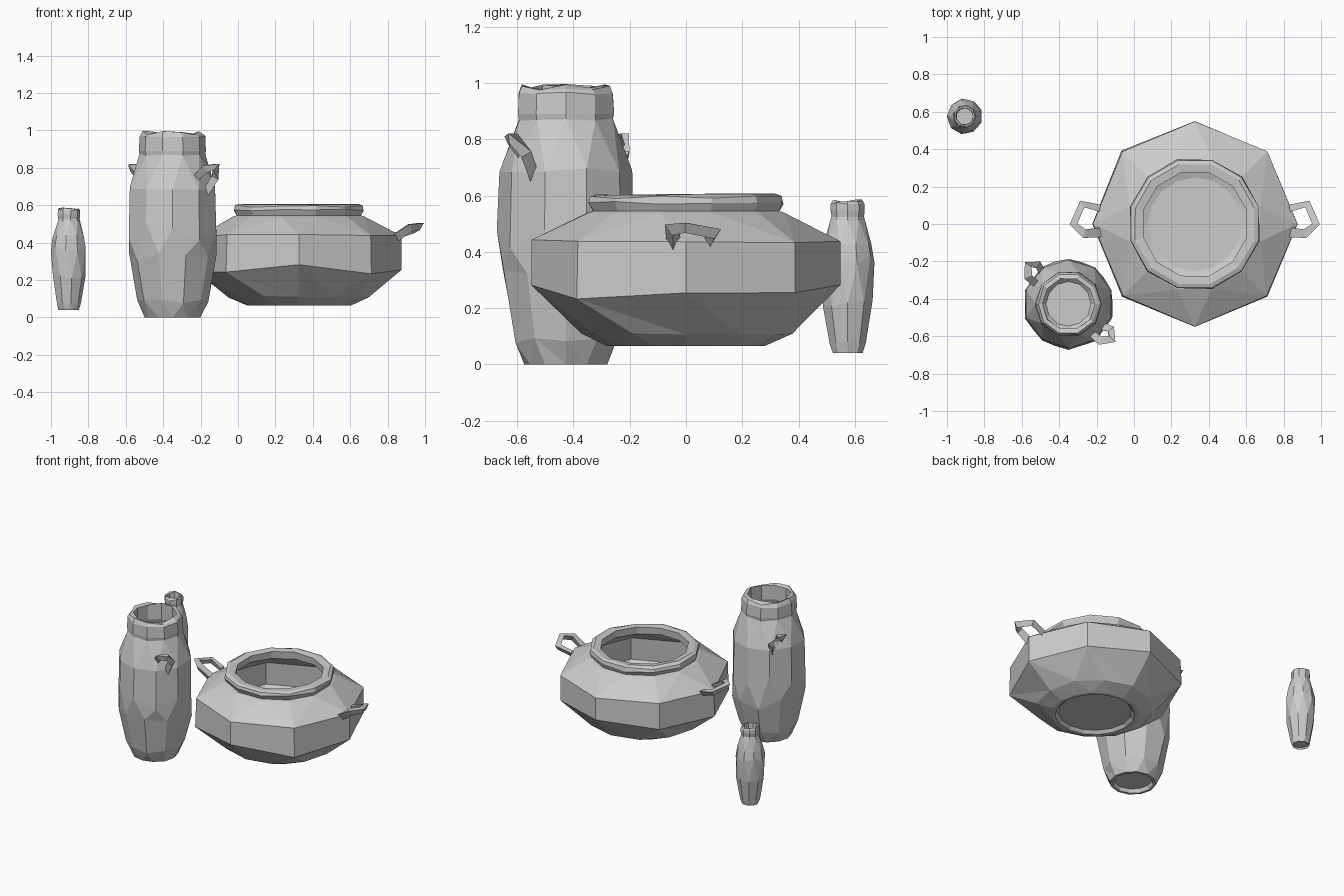
import bpy, bmesh, math, random
from mathutils import Vector, Matrix

if "Cube" in bpy.data.objects:
    bpy.data.objects.remove(bpy.data.objects["Cube"])

random.seed(4)


def finish(bm, name):
    bmesh.ops.recalc_face_normals(bm, faces=bm.faces)
    me = bpy.data.meshes.new(name)
    bm.to_mesh(me)
    bm.free()
    ob = bpy.data.objects.new(name, me)
    bpy.context.collection.objects.link(ob)
    return ob


def stitch(bm, a, b, pa, pb):
    """Zip two rings, possibly with different side counts, by angle."""
    na, nb, i, j = len(a), len(b), 0, 0
    if na == nb and pa == pb:
        for k in range(na):
            bm.faces.new((a[k], a[(k + 1) % na], b[(k + 1) % na], b[k]))
        return
    while i < na or j < nb:
        if j == nb or (i < na and (i + 1 + pa) / na <= (j + 1 + pb) / nb):
            bm.faces.new((a[i % na], a[(i + 1) % na], b[j % nb]))
            i += 1
        else:
            bm.faces.new((a[i % na], b[(j + 1) % nb], b[j % nb]))
            j += 1


def vessel(name, centre, profile, jitter):
    """Profile rows: radius, height, sides, phase, height wobble."""
    bm = bmesh.new()
    rings = []
    for r, z, n, ph, wob in profile:
        ring = []
        for k in range(n):
            t = 2 * math.pi * (k + ph) / n
            rr = r * (1 + random.uniform(-jitter, jitter))
            zz = z + random.uniform(-wob, wob)
            ring.append(bm.verts.new((centre[0] + rr * math.cos(t), centre[1] + rr * math.sin(t), zz)))
        rings.append(ring)
    for k in range(len(rings) - 1):
        stitch(bm, rings[k], rings[k + 1], profile[k][3], profile[k + 1][3])
    bm.faces.new(rings[0])
    bm.faces.new(rings[-1])
    return finish(bm, name)


def handle(name, centre, angle, path, flip=1):
    """Three-sided loop; path rows: outward, sideways, height, thickness."""
    bm = bmesh.new()
    pts = [Vector((p[0], p[1] * flip, p[2])) for p in path]
    rings = []
    for k, p in enumerate(pts):
        d = (pts[min(k + 1, len(pts) - 1)] - pts[max(k - 1, 0)]).normalized()
        u = d.cross(Vector((0, 0, 1))).normalized()
        v = d.cross(u)
        rings.append([bm.verts.new(p + path[k][3] * (math.cos(t) * u + math.sin(t) * v))
                      for t in (math.pi / 2, math.pi * 7 / 6, math.pi * 11 / 6)])
    for a, b in zip(rings, rings[1:]):
        stitch(bm, a, b, 0, 0)
    bm.faces.new(rings[0])
    bm.faces.new(rings[-1])
    bm.transform(Matrix.Translation((centre[0], centre[1], 0)) @ Matrix.Rotation(angle, 4, 'Z'))
    return finish(bm, name)


# Wide round pot: recessed foot, belly, shoulder, collar, hollow inside
POT = (0.325, 0.0)
vessel("wide_pot", POT, [
    (.235, .085, 16, 0, 0), (.255, .065, 16, 0, 0), (.28, .065, 16, 0, 0), (.375, .11, 12, 0, .005),
    (.552, .26, 8, 0, .03), (.545, .435, 8, 0, .01),
    (.36, .54, 12, .5, 0), (.342, .545, 12, .5, 0), (.357, .575, 12, .5, .006),
    (.353, .595, 12, .5, .006), (.33, .605, 12, .5, .003), (.285, .60, 12, .5, .003),
    (.29, .55, 12, .5, 0), (.49, .43, 8, 0, 0), (.505, .27, 8, 0, 0),
    (.35, .135, 12, 0, 0), (.25, .105, 16, 0, 0)], .008)

# Pot loop handles
loop = [(.51, -.045, .43, .03), (.595, -.05, .485, .028), (.648, -.002, .492, .024),
        (.605, .105, .47, .024), (.51, .085, .44, .022)]
handle("pot_handle_right", POT, 0, loop)
handle("pot_handle_left", POT, math.pi, loop, -1)

# Tall jar
JAR = (-0.35, -0.427)
vessel("tall_jar", JAR, [
    (.12, .025, 12, 0, 0), (.13, 0, 12, 0, 0), (.148, 0, 12, 0, 0), (.19, .085, 10, 0, .01),
    (.235, .30, 10, 0, .05), (.243, .46, 10, .5, .05), (.238, .69, 10, .5, .01),
    (.176, .87, 10, 0, .005), (.179, .89, 10, 0, 0), (.176, .965, 10, 0, .005),
    (.163, .988, 10, 0, .014), (.14, .985, 10, 0, .014), (.14, .88, 10, 0, 0),
    (.205, .69, 10, .5, 0), (.21, .42, 10, .5, 0), (.165, .10, 10, 0, 0), (.12, .05, 12, 0, 0)], .013)

# Jar lug handles on opposite shoulders
lug = [(.20, -.04, .75, .022), (.262, -.04, .80, .026), (.30, 0, .81, .026),
       (.27, .04, .75, .024), (.205, .02, .66, .024)]
handle("jar_handle_front", JAR, math.radians(-40), lug)
handle("jar_handle_back", JAR, math.radians(137), lug, -1)

# Small slim bottle
vessel("small_bottle", (-0.905, 0.575), [
    (.045, .05, 10, 0, 0), (.055, .04, 10, 0, 0), (.066, .075, 9, 0, .006),
    (.089, .215, 9, 0, .015), (.095, .37, 9, .5, .02), (.085, .435, 9, .5, .01),
    (.061, .515, 9, 0, .003), (.058, .525, 9, 0, 0), (.062, .55, 9, 0, 0), (.061, .575, 9, 0, .005),
    (.055, .582, 9, 0, .006), (.046, .58, 9, 0, .006), (.044, .52, 9, 0, 0),
    (.072, .42, 9, .5, 0), (.074, .22, 9, 0, 0), (.045, .07, 9, 0, 0)], .02)
